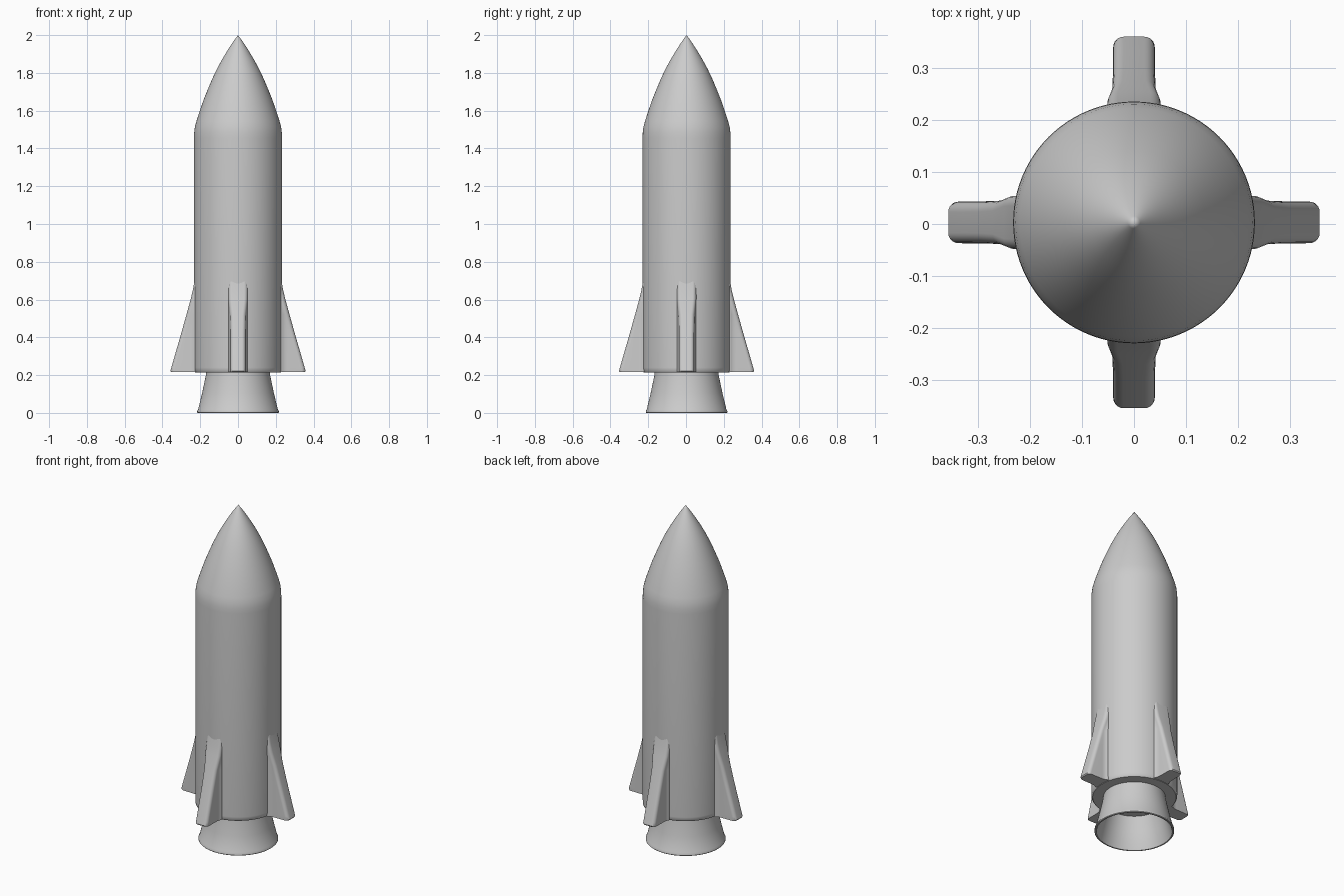
import bpy, math

if "Cube" in bpy.data.objects:
    bpy.data.objects.remove(bpy.data.objects["Cube"])

CX, CY = 0.0, 0.003


def make_object(name, verts, faces, angle=35):
    mesh = bpy.data.meshes.new(name)
    mesh.from_pydata(verts, [], faces)
    mesh.update()
    obj = bpy.data.objects.new(name, mesh)
    obj.location = (CX, CY, 0)
    bpy.context.collection.objects.link(obj)
    bpy.ops.object.select_all(action='DESELECT')
    obj.select_set(True)
    bpy.context.view_layer.objects.active = obj
    bpy.ops.object.mode_set(mode='EDIT')
    bpy.ops.mesh.select_all(action='SELECT')
    bpy.ops.mesh.remove_doubles(threshold=0.0001)
    bpy.ops.mesh.normals_make_consistent(inside=False)
    bpy.ops.object.mode_set(mode='OBJECT')
    bpy.ops.object.shade_smooth_by_angle(angle=math.radians(angle))
    return obj


def lathe(name, profile, sides=96):
    """Revolve (radius, z) points around z; ends on the axis are merged."""
    verts = [(r * math.cos(2 * math.pi * i / sides), r * math.sin(2 * math.pi * i / sides), z)
             for r, z in profile for i in range(sides)]
    faces = [(k * sides + i, k * sides + (i + 1) % sides,
              (k + 1) * sides + (i + 1) % sides, (k + 1) * sides + i)
             for k in range(len(profile) - 1) for i in range(sides)]
    return make_object(name, verts, faces)


# Fuselage with pointed nose
lathe("fuselage", [
    (0, 0.214), (0.226, 0.214), (0.232, 0.222), (0.233, 0.24), (0.233, 1.455),
    (0.232, 1.485), (0.228, 1.515), (0.220, 1.545), (0.202, 1.60), (0.183, 1.655),
    (0.161, 1.71), (0.138, 1.765), (0.112, 1.82), (0.085, 1.87), (0.055, 1.92),
    (0.031, 1.957), (0.012, 1.984), (0, 2.0)])

# Hollow engine nozzle, closed at its upper end
lathe("nozzle", [
    (0, 0.225), (0.168, 0.225), (0.170, 0.20), (0.190, 0.105), (0.211, 0.018),
    (0.216, 0.010), (0.216, 0.003), (0.213, 0), (0.206, 0), (0.203, 0.006),
    (0.178, 0.10), (0.155, 0.185), (0, 0.185)])


def fin_section(reach):
    """One side of a horizontal fin slice: flared root, rounded outer edge."""
    c = 0.020
    xs = [0.19] + [0.232 + 0.005 * i for i in range(7)]
    side = []
    for x in xs + [reach - c]:
        x = min(x, reach - c)
        side.append((x, 0.040 + 0.012 * math.exp(-max(x - 0.23, 0) / 0.014)))
    half = side[-1][1]
    for i in range(1, 7):
        a = math.pi / 2 * i / 6
        side.append((reach - c + c * math.sin(a), half - c + c * math.cos(a)))
    return side


# Four swept fins lofted from horizontal slices
fin_levels = [(0.216, 0.354), (0.222, 0.358), (0.24, 0.353), (0.32, 0.330), (0.42, 0.301),
              (0.52, 0.273), (0.60, 0.251), (0.65, 0.239), (0.69, 0.232), (0.72, 0.226)]
for k in range(4):
    ca, sa = round(math.cos(k * math.pi / 2)), round(math.sin(k * math.pi / 2))
    verts = []
    for z, reach in fin_levels:
        side = fin_section(reach)
        loop = side + [(x, -y) for x, y in reversed(side)]
        verts += [(x * ca - y * sa, x * sa + y * ca, z) for x, y in loop]
    n = len(verts) // len(fin_levels)
    faces = [(j * n + i, j * n + (i + 1) % n, (j + 1) * n + (i + 1) % n, (j + 1) * n + i)
             for j in range(len(fin_levels) - 1) for i in range(n)]
    faces += [tuple(reversed(range(n))), tuple(range(len(verts) - n, len(verts)))]
    make_object("fin_%d" % (k + 1), verts, faces, 40)
